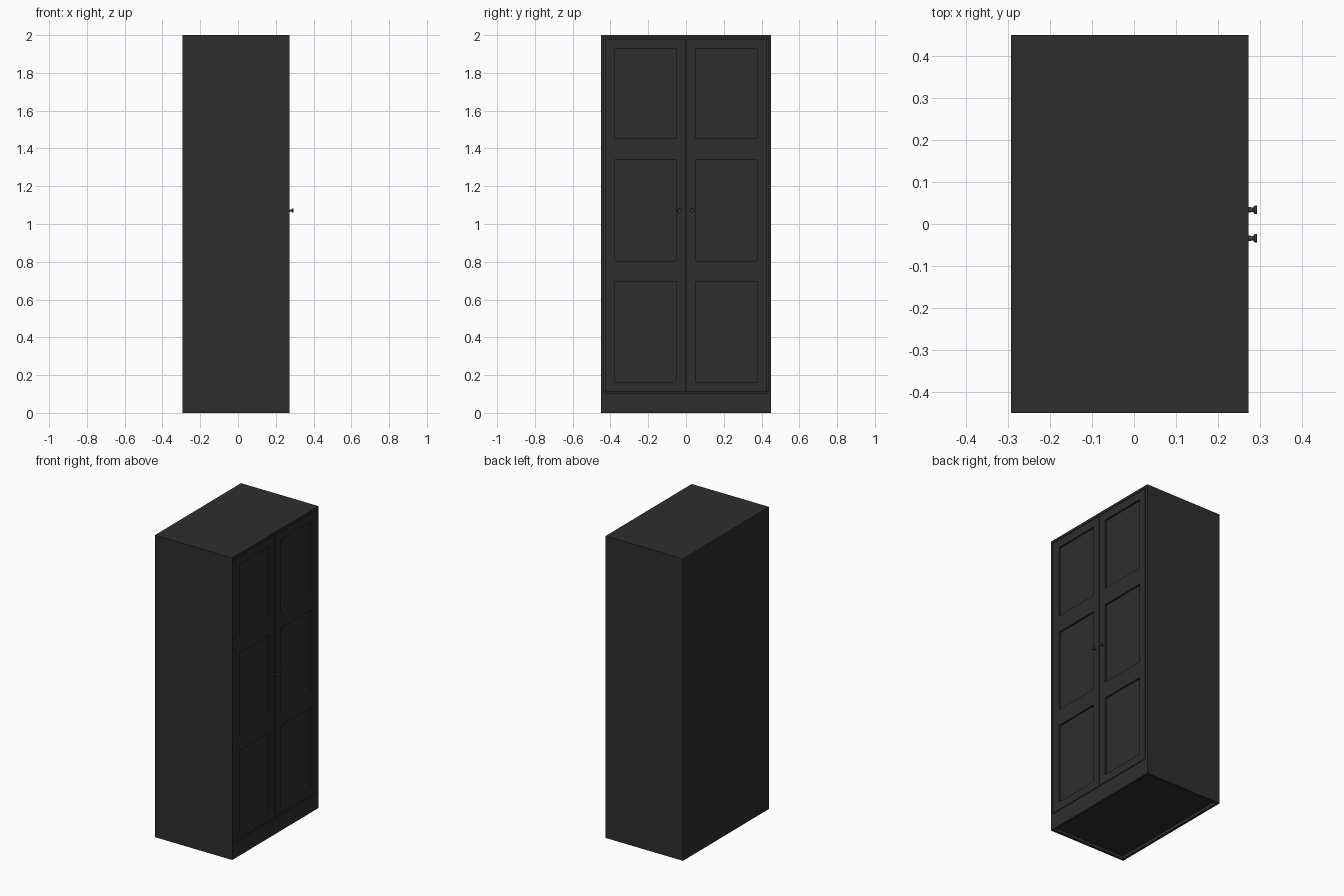
import bpy, bmesh, math
from mathutils import Matrix, Vector

if "Cube" in bpy.data.objects:
    bpy.data.objects.remove(bpy.data.objects["Cube"])

BACK, FRONT = -0.293, 0.273     # carcass depth along x, doors face +x
HALF, TOP = 0.45, 2.0           # half width along y, height
T = 0.016                       # board thickness


def material(name, rgb):
    m = bpy.data.materials.new(name)
    m.diffuse_color = (*rgb, 1)
    m.use_nodes = True
    m.node_tree.nodes["Principled BSDF"].inputs["Base Color"].default_value = m.diffuse_color
    return m


BLACK = material("black_brown", (0.027, 0.027, 0.027))
METAL = material("dark_metal", (0.05, 0.05, 0.05))


def boards(name, boxes, mirror=False):
    """One object made of boxes given as (x0, x1, y0, y1, z0, z1)."""
    bm = bmesh.new()
    for x0, x1, y0, y1, z0, z1 in boxes:
        centre = Vector(((x0 + x1) / 2, (y0 + y1) / 2, (z0 + z1) / 2))
        size = Matrix.Diagonal((x1 - x0, y1 - y0, z1 - z0, 1))
        bmesh.ops.create_cube(bm, size=1, matrix=Matrix.Translation(centre) @ size)
    return finish(name, bm, BLACK, mirror)


def finish(name, bm, mat, mirror):
    me = bpy.data.meshes.new(name)
    bm.to_mesh(me)
    bm.free()
    me.materials.append(mat)
    ob = bpy.data.objects.new(name, me)
    bpy.context.collection.objects.link(ob)
    if mirror:
        mod = ob.modifiers.new("mirror", 'MIRROR')
        mod.use_axis = (False, True, False)
        mod.use_mirror_merge = False
    return ob


# Carcass
boards("side_panels", [(BACK, FRONT, HALF - T, HALF, 0, TOP)], mirror=True)
inner = HALF - T
boards("top_panel", [(BACK, FRONT, -inner, inner, TOP - T, TOP)])
boards("back_panel", [(BACK, BACK + T, -inner, inner, 0, TOP - T)])
boards("plinth", [(FRONT - T, FRONT, -inner, inner, 0, 0.106)])
boards("floor_panel", [(BACK + T, FRONT - T, -inner, inner, 0.02, 0.106)])

# Doors: frame of stiles and rails around three recessed panels
y0, y1 = 0.002, inner - 0.004
z0, z1 = 0.110, TOP - T - 0.004
py0, py1 = 0.053, 0.375
openings = [(0.164, 0.695), (0.803, 1.341), (1.453, 1.927)]
xb = FRONT - 0.022
frame = [(xb, FRONT, y0, py0, z0, z1), (xb, FRONT, py1, y1, z0, z1)]
levels = [z0] + [z for pair in openings for z in pair] + [z1]
for low, high in zip(levels[::2], levels[1::2]):
    frame.append((xb, FRONT, py0, py1, low, high))
boards("door_frames", frame, mirror=True)
boards("door_panels", [(xb, FRONT - 0.012, py0, py1, a, b) for a, b in openings],
       mirror=True)

# Knobs: lathed profile (distance from door, radius), turned about x
profile = [(-0.002, 0), (-0.002, 0.0065), (0.011, 0.0055), (0.0145, 0.0105),
           (0.019, 0.0105), (0.020, 0.0095), (0.020, 0)]
bm = bmesh.new()
vs = [bm.verts.new((FRONT + d, 0.034, 1.071 + r)) for d, r in profile]
es = [bm.edges.new(pair) for pair in zip(vs, vs[1:])]
bmesh.ops.spin(bm, geom=vs + es, cent=(FRONT, 0.034, 1.071), axis=(1, 0, 0),
               angle=math.tau, steps=24, use_duplicate=False)
bmesh.ops.remove_doubles(bm, verts=bm.verts, dist=1e-5)
bmesh.ops.recalc_face_normals(bm, faces=bm.faces)
knobs = finish("door_knobs", bm, METAL, True)
bpy.context.view_layer.objects.active = knobs
knobs.select_set(True)
bpy.ops.object.shade_smooth_by_angle(angle=math.radians(35))
